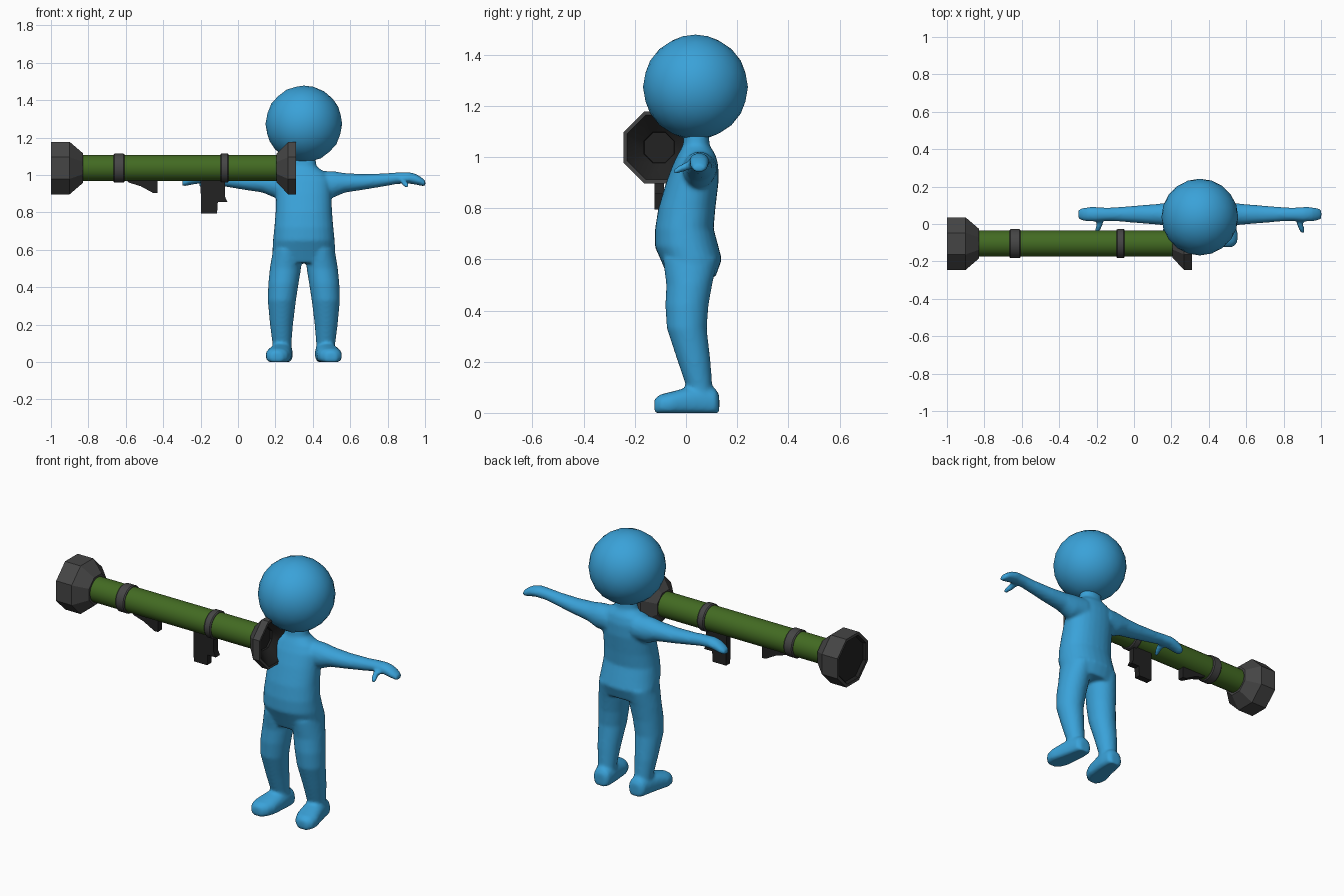
import bpy, bmesh, math
from mathutils import Vector

if "Cube" in bpy.data.objects:
    bpy.data.objects.remove(bpy.data.objects["Cube"])

CX = 0.352               # figure centre line
AY, AZ = -0.105, 1.037   # launcher tube axis


def material(name, rgb):
    m = bpy.data.materials.new(name)
    m.diffuse_color = (*rgb, 1)
    m.use_nodes = True
    m.node_tree.nodes["Principled BSDF"].inputs["Base Color"].default_value = m.diffuse_color
    return m


BLUE = material("figure blue", (0.042, 0.36, 0.69))
GREEN = material("tube green", (0.055, 0.145, 0.016))
GREY = material("dark grey", (0.06, 0.06, 0.06))
BLACK = material("near black", (0.016, 0.016, 0.016))


def finish(name, bm, mats, angle=30):
    bmesh.ops.recalc_face_normals(bm, faces=bm.faces[:])
    me = bpy.data.meshes.new(name)
    bm.to_mesh(me)
    bm.free()
    for m in mats:
        me.materials.append(m)
    ob = bpy.data.objects.new(name, me)
    bpy.context.collection.objects.link(ob)
    bpy.ops.object.select_all(action='DESELECT')
    bpy.context.view_layer.objects.active = ob
    ob.select_set(True)
    bpy.ops.object.shade_smooth_by_angle(angle=math.radians(angle))
    return ob


def ring(center, u, v, n=28, power=1.0, turn=0.0):
    """Closed oval of n points; power below 1 makes it boxier."""
    pts = []
    for i in range(n):
        t = 2 * math.pi * i / n + turn
        c, s = math.cos(t), math.sin(t)
        pts.append(Vector(center) + Vector(u) * math.copysign(abs(c) ** power, c)
                   + Vector(v) * math.copysign(abs(s) ** power, s))
    return pts


def loft(bm, rings, mat_ids=None):
    """Skin a list of rings and cap both ends."""
    rows = [[bm.verts.new(p) for p in r] for r in rings]
    n = len(rows[0])
    for k, (a, b) in enumerate(zip(rows, rows[1:])):
        for i in range(n):
            f = bm.faces.new((a[i], a[(i + 1) % n], b[(i + 1) % n], b[i]))
            f.material_index = mat_ids[k] if mat_ids else 0
    bm.faces.new(rows[0][::-1])
    f = bm.faces.new(rows[-1])
    f.material_index = mat_ids[-1] if mat_ids else 0


# ---- figure body: torso, legs, feet, arms and thumbs fused together
body = bmesh.new()

# torso: height, front y, back y, half width
torso = [(0.53, -0.07, 0.115, 0.165), (0.60, -0.10, 0.14, 0.168), (0.65, -0.122, 0.127, 0.165),
         (0.72, -0.121, 0.108, 0.158), (0.80, -0.108, 0.115, 0.151), (0.90, -0.078, 0.127, 0.148),
         (0.97, -0.052, 0.126, 0.145), (1.01, -0.032, 0.115, 0.12), (1.045, -0.012, 0.092, 0.068),
         (1.12, -0.005, 0.088, 0.058)]
loft(body, [ring((CX, (f + b) / 2, z), (w, 0, 0), (0, (b - f) / 2, 0), power=0.9)
            for z, f, b, w in torso])

# leg: height, inner x, outer x, front y, back y
leg = [(0.60, 0.01, 0.165, -0.09, 0.125), (0.50, 0.015, 0.182, -0.077, 0.102),
       (0.42, 0.028, 0.19, -0.081, 0.088), (0.33, 0.042, 0.193, -0.075, 0.081),
       (0.20, 0.058, 0.181, -0.032, 0.096), (0.10, 0.066, 0.168, 0.002, 0.103),
       (0.03, 0.066, 0.168, 0.005, 0.105)]
# foot: y, centre x, half width, top height
foot = [(0.130, 0.112, 0.03, 0.07), (0.115, 0.113, 0.05, 0.095), (0.06, 0.117, 0.058, 0.105),
        (0.0, 0.126, 0.063, 0.098), (-0.06, 0.137, 0.068, 0.082), (-0.10, 0.143, 0.056, 0.072),
        (-0.124, 0.146, 0.03, 0.055)]
# arm: x, height, half depth, half thickness
arm = [(0.08, 0.95, 0.07, 0.072), (0.16, 0.95, 0.064, 0.070), (0.22, 0.958, 0.056, 0.052),
       (0.32, 0.963, 0.048, 0.042), (0.44, 0.975, 0.038, 0.034), (0.50, 0.983, 0.036, 0.031),
       (0.56, 0.985, 0.039, 0.031), (0.60, 0.977, 0.038, 0.029), (0.63, 0.964, 0.034, 0.023),
       (0.65, 0.955, 0.024, 0.015)]
# thumb: x, y, height, radius
thumb = [(0.535, 0.035, 0.975, 0.018), (0.535, 0.0, 0.963, 0.018),
         (0.545, -0.03, 0.95, 0.016), (0.55, -0.046, 0.943, 0.011)]

for s in (-1, 1):
    loft(body, [ring((CX + s * (i + o) / 2, (f + b) / 2, z), ((o - i) / 2, 0, 0), (0, (b - f) / 2, 0))
                for z, i, o, f, b in leg])
    rings = []
    for y, x, w, top in foot:
        r = ring((CX + s * x, y, top * 0.42), (w, 0, 0), (0, 0, top * 0.58), power=0.85)
        for p in r:
            p.z = max(p.z, 0.0)      # flat sole
        rings.append(r)
    loft(body, rings)
    loft(body, [ring((CX + s * x, 0.052, z), (0, d, 0), (0, 0, t)) for x, z, d, t in arm])
    loft(body, [ring((CX + s * x, y, z), (r, 0, 0), (0, 0, r), 12) for x, y, z, r in thumb])

fig = finish("body", body, [BLUE], 180)
mod = fig.modifiers.new("fuse", 'REMESH')
mod.mode = 'VOXEL'
mod.voxel_size = 0.009
mod.use_smooth_shade = True
mod = fig.modifiers.new("soften", 'SMOOTH')
mod.factor = 0.5
mod.iterations = 6

# ---- head
bm = bmesh.new()
bmesh.ops.create_icosphere(bm, subdivisions=3, radius=0.205)
bmesh.ops.translate(bm, verts=bm.verts[:], vec=(CX, 0.037, 1.273))
finish("head", bm, [BLUE], 60)


# ---- launcher turned parts: profile of (x, radius) around the tube axis
def turned(name, profile, n, mats, ids=None, angle=30):
    bm = bmesh.new()
    k = 1 / math.cos(math.pi / n)
    loft(bm, [ring((0 + x, AY, AZ), (0, r * k, 0), (0, 0, r * k), n, 1, math.pi / n)
              for x, r in profile], ids)
    return finish(name, bm, mats, angle)


turned("tube", [(-0.86, 0.07), (0.23, 0.07)], 24, [GREEN])
for i, (a, b) in enumerate([(-0.665, -0.607), (-0.094, -0.05)]):
    turned(f"tube_band_{i + 1}", [(a, 0.073), (a + 0.006, 0.078), (b - 0.006, 0.078), (b, 0.073)],
           24, [GREY])
turned("rear_flare", [(-0.83, 0.08), (-0.9, 0.14), (-1.0, 0.14), (-1.0, 0.124),
                      (-0.985, 0.115), (-0.985, 0.05)], 8, [GREY, BLACK], [0, 0, 0, 1, 1])
turned("front_flare", [(0.205, 0.075), (0.268, 0.14), (0.31, 0.14), (0.31, 0.126),
                       (0.25, 0.06), (0.24, 0.058)], 8, [GREY, BLACK], [0, 0, 0, 1, 1])


# ---- launcher flat parts: outline in x,z extruded across the axis
def plate(name, outline, width):
    bm = bmesh.new()
    loft(bm, [[Vector((x, AY + y, z)) for x, z in outline] for y in (-width / 2, width / 2)])
    finish(name, bm, [BLACK])


plate("trigger_grip", [(-0.2, 0.98), (-0.07, 0.98), (-0.07, 0.885), (-0.056, 0.855),
                       (-0.108, 0.855), (-0.112, 0.795), (-0.198, 0.795)], 0.038)
plate("shoulder_rest", [(-0.6, 0.98), (-0.43, 0.98), (-0.43, 0.903), (-0.452, 0.903),
                        (-0.52, 0.94), (-0.585, 0.96)], 0.038)
